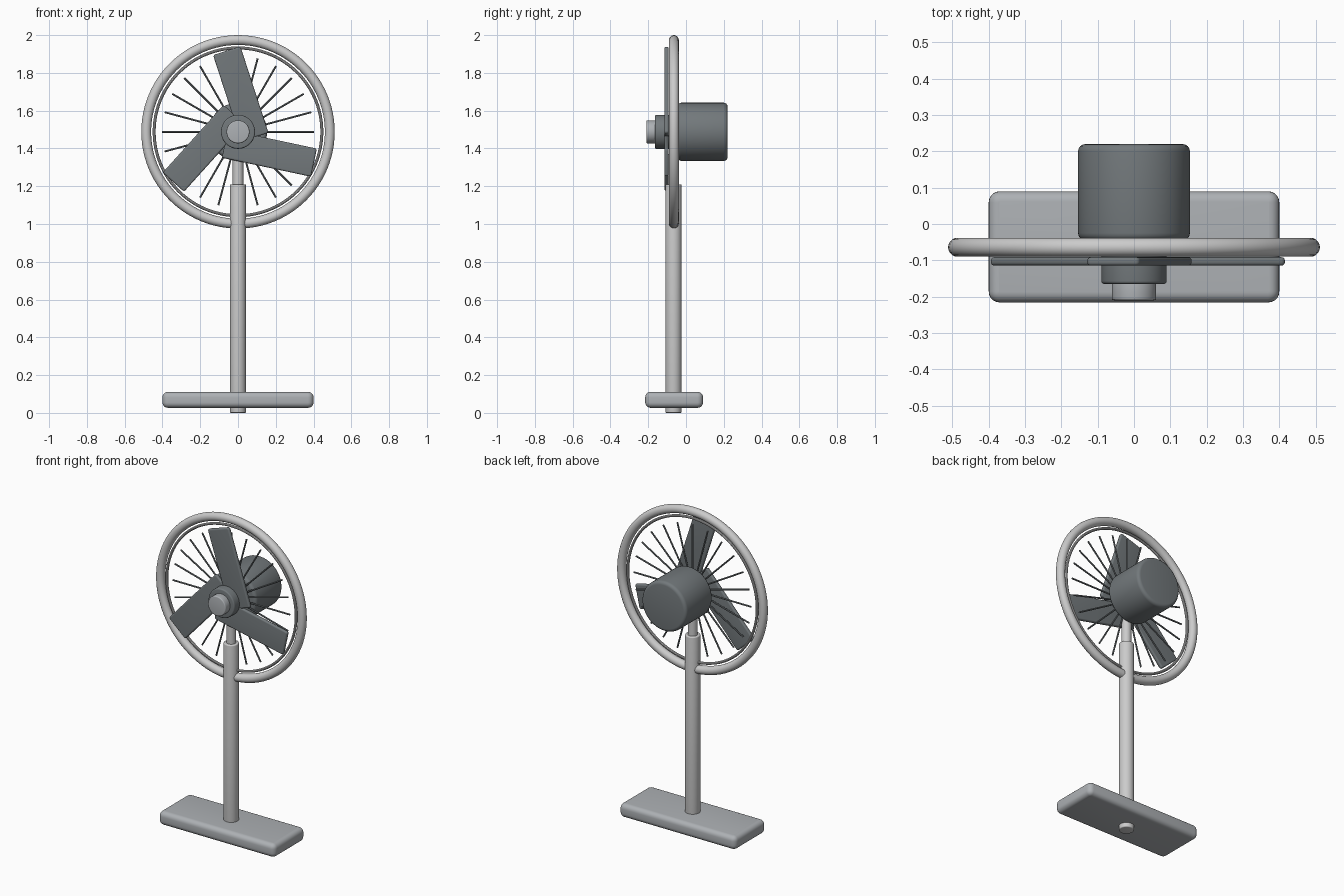
import bpy, bmesh, math
from mathutils import Matrix, Vector

if "Cube" in bpy.data.objects:
    bpy.data.objects.remove(bpy.data.objects["Cube"])

Y, Z = -0.064, 1.488          # ring plane and fan axis height


def finish(bm, name):
    bmesh.ops.recalc_face_normals(bm, faces=bm.faces)
    me = bpy.data.meshes.new(name)
    bm.to_mesh(me)
    bm.free()
    me.shade_smooth()
    me.set_sharp_from_angle(angle=math.radians(35))
    ob = bpy.data.objects.new(name, me)
    bpy.context.collection.objects.link(ob)
    return ob


def rod(name, a, b, r, bevel=0.0, sides=48):
    """Cylinder from a to b with optionally rounded rims."""
    a, b = Vector(a), Vector(b)
    d = b - a
    bm = bmesh.new()
    bmesh.ops.create_cone(bm, cap_ends=True, segments=sides, radius1=r, radius2=r, depth=d.length)
    if bevel:
        rims = [e for e in bm.edges if abs(e.verts[0].co.z - e.verts[1].co.z) < 1e-5]
        bmesh.ops.bevel(bm, geom=rims, offset=bevel, segments=4, profile=0.5, affect='EDGES')
    rot = d.to_track_quat('Z', 'Y').to_matrix().to_4x4()
    bm.transform(Matrix.Translation((a + b) / 2) @ rot)
    return finish(bm, name)


def box(name, centre, size, upright, bevel, axis, matrix=Matrix()):
    """Slab with rounded corners along one axis, then rounded rims."""
    bm = bmesh.new()
    bmesh.ops.create_cube(bm, size=1)
    bm.transform(Matrix.Diagonal((*size, 1)))
    corners = [e for e in bm.edges
               if abs(e.verts[0].co[axis] - e.verts[1].co[axis]) > 1e-5]
    bmesh.ops.bevel(bm, geom=corners, offset=upright, segments=5, profile=0.5, affect='EDGES')
    rims = [e for e in bm.edges
            if abs(e.verts[0].co[axis] - e.verts[1].co[axis]) < 1e-5]
    bmesh.ops.bevel(bm, geom=rims, offset=bevel, segments=5, profile=0.5, affect='EDGES')
    bm.transform(matrix @ Matrix.Translation(centre))
    return finish(bm, name)


def ring(name, major, minor, n=96, m=20):
    bm = bmesh.new()
    loops = []
    for i in range(n):
        a = 2 * math.pi * i / n
        loop = []
        for j in range(m):
            b = 2 * math.pi * j / m
            r = major + minor * math.cos(b)
            loop.append(bm.verts.new((r * math.cos(a), Y + minor * math.sin(b), Z + r * math.sin(a))))
        loops.append(loop)
    for i in range(n):
        p, q = loops[i], loops[(i + 1) % n]
        for j in range(m):
            k = (j + 1) % m
            bm.faces.new((p[j], p[k], q[k], q[j]))
    return finish(bm, name)


def paint(ob, mat):
    ob.data.materials.append(mat)


dark = bpy.data.materials.new("dark_grey")
dark.diffuse_color = (0.17, 0.19, 0.20, 1)
dark.use_nodes = True
dark.node_tree.nodes["Principled BSDF"].inputs["Base Color"].default_value = dark.diffuse_color
light = bpy.data.materials.new("light_grey")
light.diffuse_color = (0.42, 0.44, 0.46, 1)
light.use_nodes = True
light.node_tree.nodes["Principled BSDF"].inputs["Base Color"].default_value = light.diffuse_color

# Stand
paint(box("base", (0, -0.063, 0.069), (0.80, 0.306, 0.084), 0.03, 0.028, 2), light)
rod("lower_pole", (0, -0.066, 0), (0, -0.066, 1.21), 0.043, 0.006)
rod("upper_pole", (0, -0.066, 1.18), (0, -0.066, 1.37), 0.028)

# Guard rings and spokes
ring("outer_guard_ring", 0.486, 0.026)
ring("inner_guard_ring", 0.444, 0.008, m=10)
for i in range(24):
    a = math.radians(15 * i)
    c, s = math.cos(a), math.sin(a)
    paint(rod(f"guard_spoke_{i + 1}", (0.05 * c, Y, Z + 0.05 * s),
              (0.402 * c, Y, Z + 0.402 * s), 0.005, sides=10), dark)

# Motor, hub and cap
paint(rod("motor_housing", (0, -0.045, Z), (0, 0.22, Z), 0.154, 0.02, 64), dark)
paint(rod("hub", (0, -0.165, Z), (0, -0.04, Z), 0.09, 0.008), dark)
paint(rod("hub_cap", (0, -0.21, Z), (0, -0.16, Z), 0.061, 0.006), light)

# Three blades, each offset sideways from the hub centre
for i in range(3):
    turn = Matrix.Translation((0, 0, Z)) @ Matrix.Rotation(math.radians(-18 + 120 * i), 4, 'Y')
    paint(box(f"blade_{i + 1}", (0.076, -0.103, 0.186), (0.152, 0.023, 0.482),
              0.012, 0.009, 1, turn), dark)
